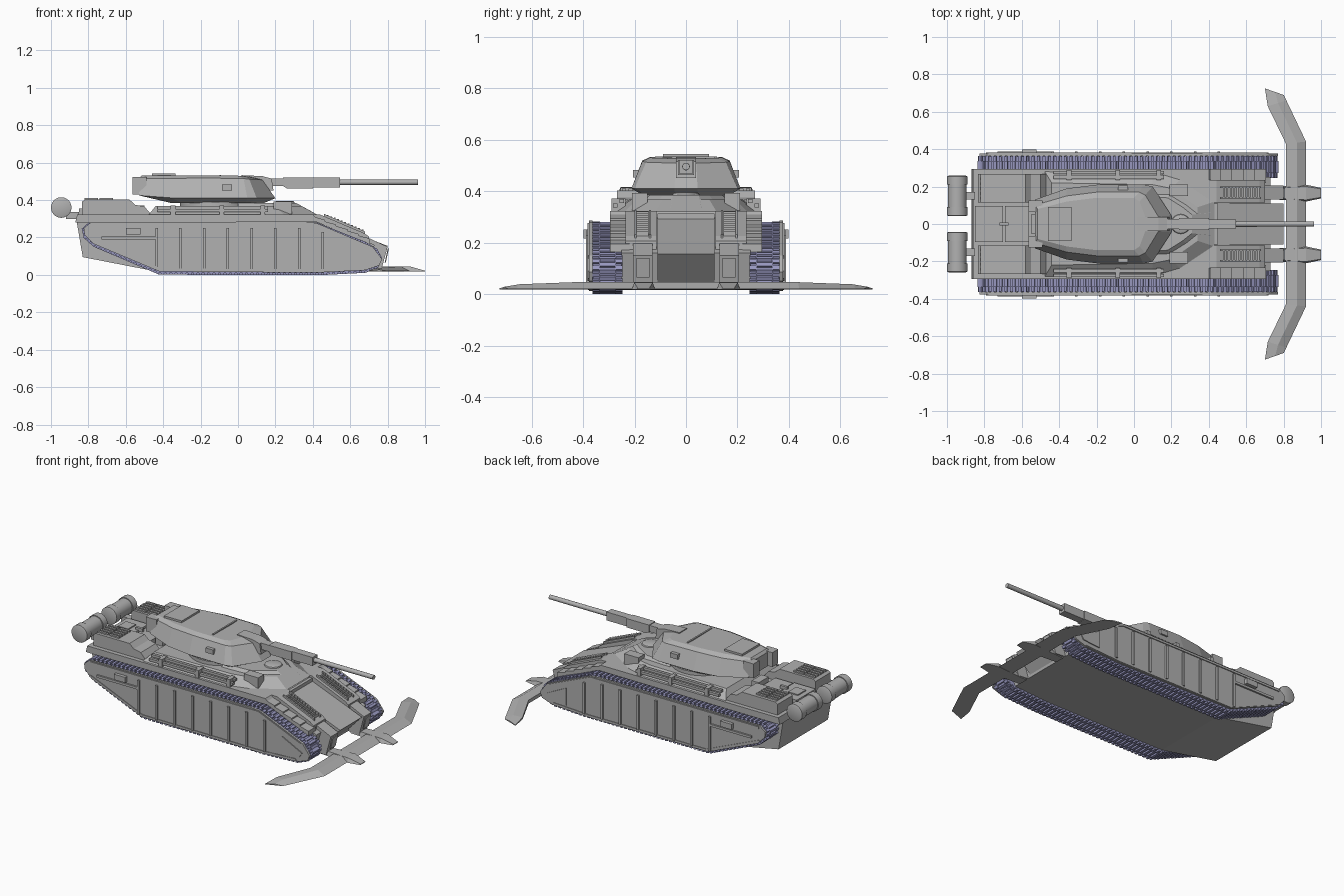
import bpy, bmesh, math
from mathutils import Vector


def material(name, rgb):
    m = bpy.data.materials.new(name)
    m.diffuse_color = (*rgb, 1)
    return m


GREY = material("armour grey", (0.44, 0.44, 0.44))
LAVENDER = material("track lavender", (0.31, 0.31, 0.52))


def mesh(name, verts, faces, mat=GREY):
    bm = bmesh.new()
    vs = [bm.verts.new(v) for v in verts]
    for f in faces:
        bm.faces.new([vs[i] for i in f])
    bmesh.ops.recalc_face_normals(bm, faces=bm.faces)
    me = bpy.data.meshes.new(name)
    bm.to_mesh(me)
    bm.free()
    me.materials.append(mat)
    ob = bpy.data.objects.new(name, me)
    bpy.context.collection.objects.link(ob)
    return ob


def loft(name, rings, mat=GREY):
    """Skin closed rings of equal length and cap both ends."""
    n = len(rings[0])
    faces = [list(range(n)), [n * (len(rings) - 1) + i for i in range(n)]]
    for r in range(len(rings) - 1):
        for i in range(n):
            j = (i + 1) % n
            faces.append([r * n + i, r * n + j, (r + 1) * n + j, (r + 1) * n + i])
    return mesh(name, [v for ring in rings for v in ring], faces, mat)


def prism(name, profile, y0, y1, mat=GREY):
    return loft(name, [[(x, y, z) for x, z in profile] for y in (y0, y1)], mat)


def box(name, x0, x1, y0, y1, z0, z1, mat=GREY):
    return prism(name, [(x0, z0), (x1, z0), (x1, z1), (x0, z1)], y0, y1, mat)


def frustum(name, base, z0, top, z1):
    """Plan outlines given as the +y half, mirrored to -y."""
    full = lambda half, z: [(x, y, z) for x, y in half] + [(x, -y, z) for x, y in reversed(half)]
    return loft(name, [full(base, z0), full(top, z1)])


def cylinder(name, axis, centre, stations, n=20):
    """Turned part: stations are (offset along axis, radius)."""
    rings = []
    for d, r in stations:
        ring = []
        for i in range(n):
            a = 2 * math.pi * i / n
            u, v = r * math.cos(a), r * math.sin(a)
            p = {"x": (d, u, v), "y": (u, d, v), "z": (u, v, d)}[axis]
            ring.append(Vector(centre) + Vector(p))
        rings.append(ring)
    ob = loft(name, rings)
    bpy.context.view_layer.objects.active = ob
    ob.select_set(True)
    bpy.ops.object.shade_smooth_by_angle(angle=math.radians(35))
    ob.select_set(False)
    return ob


# Hull: lower tub, sponson deck, slanted superstructure
prism("lower_hull", [(-0.865, 0.30), (-0.83, 0.095), (-0.42, 0.015), (0.45, 0.015), (0.69, 0.03),
                     (0.73, 0.16), (0.42, 0.30)], -0.25, 0.25)
prism("hull_deck", [(-0.87, 0.28), (0.40, 0.285), (0.43, 0.29), (0.40, 0.322), (-0.86, 0.322)], -0.295, 0.295)
prism("glacis_plate", [(0.38, 0.318), (0.42, 0.27), (0.69, 0.04), (0.80, 0.155), (0.67, 0.205)], -0.11, 0.11)
box("glacis_panel_rear", 0.43, 0.45, -0.11, 0.11, 0.27, 0.312)
frustum("superstructure", [(-0.48, 0.285), (0.1, 0.285), (0.25, 0.24), (0.43, 0.12)], 0.318,
        [(-0.44, 0.22), (0.1, 0.21), (0.2, 0.19), (0.34, 0.09)], 0.368)
frustum("driver_mound", [(0.0, 0.2), (0.2, 0.2), (0.32, 0.13), (0.41, 0.06)], 0.33,
        [(0.0, 0.15), (0.18, 0.14), (0.26, 0.09), (0.31, 0.05)], 0.385)
cylinder("driver_hatch", "z", (0.25, 0, 0.38), [(0, 0.055), (0.012, 0.05), (0.016, 0.04)])
cylinder("turret_ring", "z", (-0.12, 0, 0.36), [(0, 0.19), (0.03, 0.19)], 28)

# Engine deck centre: cover, hatch, rear stowage
box("engine_cover", -0.85, -0.70, -0.095, 0.095, 0.31, 0.355)
box("engine_hatch", -0.69, -0.565, -0.095, 0.095, 0.31, 0.35)
box("engine_hatch_lid", -0.82, -0.75, -0.04, 0.04, 0.35, 0.362)
box("engine_hatch_handle", -0.72, -0.67, -0.008, 0.008, 0.35, 0.37)
box("turret_rear_support", -0.55, -0.50, -0.05, 0.05, 0.32, 0.37)

# Track course, counter-clockwise seen from the front
COURSE = [(-0.80, 0.272), (-0.83, 0.245), (-0.82, 0.20), (-0.77, 0.155), (-0.42, 0.006), (0.45, 0.004),
          (0.68, 0.016), (0.745, 0.042), (0.765, 0.09), (0.74, 0.135), (0.68, 0.172), (0.42, 0.275)]


def along(course, step):
    """Evenly spaced points on a closed course, with tangent and outward normal."""
    pts = [Vector((x, 0, z)) for x, z in course]
    segs = [(a, b) for a, b in zip(pts, pts[1:] + pts[:1])]
    total = sum((b - a).length for a, b in segs)
    count = round(total / step)
    for k in range(count):
        d = total * k / count
        for a, b in segs:
            if d <= (b - a).length:
                break
            d -= (b - a).length
        t = (b - a).normalized()
        yield a + t * d, t, Vector((t.z, 0, -t.x))


def track_pads(name, s):
    verts, faces = [], []
    for k, (p, t, n) in enumerate(along(COURSE, 0.0145)):
        cols = [(0.272, 0.338)] if k % 2 else [(0.247, 0.275), (0.335, 0.364)]
        for y0, y1 in cols:
            o = len(verts)
            for y in (y0, y1):
                for dt, dn in ((-0.010, -0.012), (0.010, -0.012), (0.008, 0.005), (-0.008, 0.005)):
                    v = p + t * dt + n * dn
                    verts.append((v.x, y * s, max(v.z, 0)))
            faces += [[o, o + 1, o + 2, o + 3], [o + 4, o + 5, o + 6, o + 7]]
            faces += [[o + i, o + (i + 1) % 4, o + 4 + (i + 1) % 4, o + 4 + i] for i in range(4)]
    return mesh(name, verts, faces, LAVENDER)


SKIRT = [(-0.785, 0.282), (-0.825, 0.25), (-0.82, 0.215), (-0.77, 0.165), (-0.42, 0.018), (0.42, 0.012),
         (0.68, 0.025), (0.755, 0.05), (0.77, 0.085), (0.72, 0.15), (0.42, 0.277), (0.36, 0.285)]

for s, side in ((1, "left"), (-1, "right")):
    # Running gear
    belt = [(x * 0.992, 0.14 + (z - 0.14) * 0.96) for x, z in COURSE]
    prism("track_belt_" + side, belt, 0.25 * s, 0.362 * s, LAVENDER)
    track_pads("track_pads_" + side, s)

    # Side skirt with vertical ribs, rims, and fittings
    prism("side_skirt_" + side, SKIRT, 0.364 * s, 0.377 * s)
    prism("skirt_top_rim_" + side, [(-0.78, 0.262), (0.40, 0.262), (0.70, 0.138), (0.71, 0.15),
                                    (0.41, 0.276), (-0.78, 0.276)], 0.375 * s, 0.383 * s)
    prism("skirt_bottom_rim_" + side, [(-0.79, 0.18), (-0.42, 0.02), (0.42, 0.016), (0.68, 0.03),
                                       (0.67, 0.042), (0.42, 0.03), (-0.41, 0.034), (-0.78, 0.19)],
          0.375 * s, 0.381 * s)
    for i in range(8):
        x = -0.435 + i * 0.127
        box("skirt_rib_" + side, x - 0.007, x + 0.007, 0.375 * s, 0.388 * s, 0.03, 0.25 if x < 0.4 else 0.23)
    prism("skirt_front_plate_" + side, [(0.58, 0.05), (0.70, 0.06), (0.72, 0.09), (0.58, 0.16)],
          0.375 * s, 0.383 * s)
    box("skirt_bar_" + side, -0.73, -0.44, 0.375 * s, 0.388 * s, 0.19, 0.205)
    box("skirt_fitting_" + side, -0.60, -0.52, 0.375 * s, 0.398 * s, 0.215, 0.25)

    # Mudguard slats stepping down over the track front
    for i in range(5):
        x, z = 0.40 + i * 0.06, 0.312 - i * 0.025
        prism("mudguard_slat_" + side, [(x, z), (x, z - 0.022), (x + 0.065, z - 0.048), (x + 0.065, z - 0.018)],
              0.22 * s, 0.295 * s)

    # Louvre block beside the glacis
    prism("louvre_block_" + side, [(0.42, 0.24), (0.70, 0.13), (0.70, 0.205), (0.67, 0.225), (0.44, 0.322), (0.40, 0.322)],
          0.115 * s, 0.235 * s)
    for i in range(11):
        x = 0.475 + i * 0.0185
        z = 0.307 - (x - 0.475) * 0.42
        box("louvre_" + side, x, x + 0.010, 0.145 * s, 0.192 * s, z - 0.02, z + 0.014)
    for y in (0.135, 0.192):
        prism("louvre_rail_" + side, [(0.46, 0.30), (0.68, 0.21), (0.68, 0.232), (0.46, 0.326)],
              y * s, (y + 0.009) * s)

    # Plough bracket and toothed arm
    prism("plough_bracket_" + side, [(0.66, 0.215), (0.80, 0.15), (0.765, 0.022), (0.68, 0.03)], 0.13 * s, 0.205 * s)
    prism("bracket_panel_" + side, [(0.80, 0.14), (0.784, 0.065), (0.79, 0.065), (0.807, 0.14)], 0.142 * s, 0.193 * s)
    loft("plough_arm_" + side, [[(x, (0.165 - w) * s, 0.018), (x, (0.165 + w) * s, 0.018),
                                 (x, (0.165 + w * 0.8) * s, h), (x, (0.165 - w * 0.8) * s, h)]
                                for x, w, h in ((0.70, 0.03, 0.045), (0.92, 0.045, 0.045), (1.0, 0.028, 0.022))])

    # Rear engine block with grille
    prism("engine_block_" + side, [(-0.835, 0.31), (-0.835, 0.39), (-0.82, 0.402), (-0.58, 0.402), (-0.55, 0.375),
                                   (-0.50, 0.365), (-0.46, 0.318)], 0.115 * s, 0.268 * s)
    for i in range(5):
        y = 0.13 + i * 0.026
        for x in (-0.82, -0.74):
            box("grille_bar_" + side, x, x + 0.072, y * s, (y + 0.015) * s, 0.395, 0.41)

    # Fuel drum with raised bands
    r = 0.055
    cylinder("fuel_drum_" + side, "y", (-0.945, 0.15 * s, 0.36),
             [(-0.108, 0.046), (-0.104, r), (-0.06, r), (-0.06, r - 0.005), (0.06, r - 0.005),
              (0.06, r), (0.104, r), (0.108, 0.046)], 24)
    box("drum_bracket_" + side, -0.92, -0.85, 0.13 * s, 0.17 * s, 0.30, 0.335)

    # Long tools racked along the superstructure
    for y, z in ((0.275, 0.345), (0.25, 0.362)):
        box("tool_rod_" + side, -0.43, 0.16, (y - 0.009) * s, (y + 0.009) * s, z - 0.009, z + 0.007)
    for x in (-0.36, -0.1, 0.12):
        box("tool_clip_" + side, x, x + 0.025, 0.235 * s, 0.29 * s, 0.322, 0.372)
    box("side_sight_box_" + side, 0.19, 0.29, 0.15 * s, 0.21 * s, 0.325, 0.392)
    box("turret_rear_box_" + side, -0.565, -0.49, 0.065 * s, 0.125 * s, 0.43, 0.522)
    box("turret_side_sight_" + side, -0.085, -0.032, 0.17 * s, 0.205 * s, 0.452, 0.482)

# Plough blade swept across with a raised ridge
half = [(0.70, 0.725, 0.80, 0.69, 0.028), (0.715, 0.63, 0.815, 0.66, 0.038), (0.812, 0.43, 0.92, 0.44, 0.046)]
rings = []
for s, order in ((1, half), (-1, half[::-1])):
    for xi, yi, xo, yo, h in order:
        m = 0.55
        xr, yr = xi + (xo - xi) * m, yi + (yo - yi) * m
        rings.append([(xi, yi * s, 0.018), (xi, yi * s, h - 0.006), (xr, yr * s, h), (xo, yo * s, 0.02)])
loft("plough_blade", rings)

# Turret: four stacked outlines
LEVELS = [
    [(-0.36, 0.10, 0.385), (-0.3, 0.15, 0.385), (-0.2, 0.17, 0.385), (0.04, 0.17, 0.385), (0.07, 0.16, 0.385), (0.14, 0.045, 0.385)],
    [(-0.53, 0.13, 0.425), (-0.36, 0.19, 0.412), (-0.2, 0.21, 0.41), (0.05, 0.212, 0.41), (0.10, 0.20, 0.41), (0.20, 0.045, 0.41)],
    [(-0.53, 0.10, 0.515), (-0.36, 0.15, 0.515), (-0.2, 0.17, 0.518), (0.03, 0.17, 0.515), (0.06, 0.155, 0.512), (0.13, 0.04, 0.508)],
    [(-0.515, 0.08, 0.53), (-0.36, 0.12, 0.531), (-0.2, 0.14, 0.532), (0.0, 0.14, 0.53), (0.03, 0.12, 0.528), (0.06, 0.04, 0.526)]]
loft("turret", [ring + [(x, -y, z) for x, y, z in reversed(ring)] for ring in LEVELS])
box("turret_hatch", -0.46, -0.335, -0.09, 0.09, 0.525, 0.543)
box("turret_roof_strip", -0.10, -0.09, -0.12, 0.12, 0.525, 0.535)

# Gun: mantlet, stepped sleeves, barrel
prism("gun_mantlet", [(0.02, 0.45), (0.19, 0.45), (0.18, 0.515), (0.13, 0.528), (0.02, 0.533)], -0.038, 0.038)
box("gun_sleeve_base", 0.15, 0.25, -0.026, 0.026, 0.475, 0.516)
prism("gun_sleeve_middle", [(0.24, 0.475), (0.26, 0.463), (0.40, 0.463), (0.40, 0.52), (0.24, 0.52)], -0.032, 0.032)
box("gun_sleeve_front", 0.39, 0.545, -0.025, 0.025, 0.466, 0.52)
cylinder("gun_barrel", "x", (0, 0, 0.495), [(0.53, 0.015), (0.962, 0.014)], 14)
